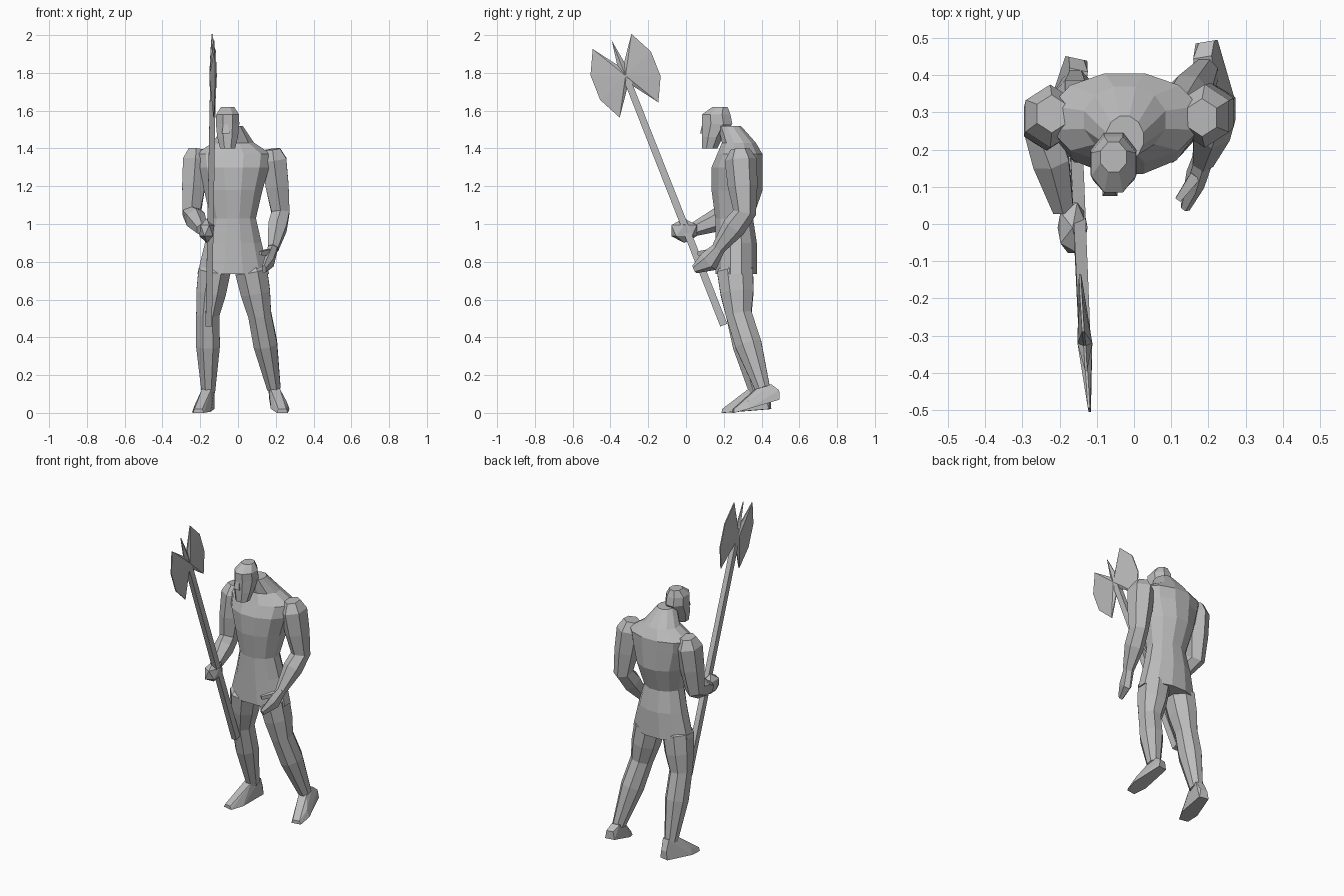
import bpy, bmesh, math
from mathutils import Vector

cube = bpy.data.objects.get("Cube")
if cube:
    bpy.data.objects.remove(cube)

GREY = (0.5, 0.5, 0.5, 1)
grey = bpy.data.materials.new("plain grey")
grey.use_nodes = True
grey.diffuse_color = GREY
grey.node_tree.nodes["Principled BSDF"].inputs["Base Color"].default_value = GREY

RIGHTWARD = Vector((1, 0, 0))
UPWARD = Vector((0, 0, 1))


def finish(name, bm):
    bmesh.ops.recalc_face_normals(bm, faces=bm.faces)
    mesh = bpy.data.meshes.new(name)
    bm.to_mesh(mesh)
    bm.free()
    mesh.materials.append(grey)
    bpy.context.collection.objects.link(bpy.data.objects.new(name, mesh))


def bridge(bm, lower, upper):
    for k in range(len(lower)):
        bm.faces.new((lower[k - 1], lower[k], upper[k], upper[k - 1]))


def loft(name, rings, sides=8, level=False):
    """Closed tube through rings of (centre, half width, half depth)."""
    bm = bmesh.new()
    centres = [Vector(ring[0]) for ring in rings]
    grow = 1 / math.cos(math.pi / sides)
    loops = []
    for i, (centre, width, depth) in enumerate(rings):
        ahead = centres[min(i + 1, len(rings) - 1)]
        behind = centres[max(i - 1, 0)]
        axis = UPWARD if level else (ahead - behind).normalized()
        across = (RIGHTWARD - axis * axis.x).normalized() * width * grow
        through = axis.cross(RIGHTWARD).normalized() * depth * grow
        angles = [math.tau * (k + 0.5) / sides for k in range(sides)]
        loops.append([bm.verts.new(centres[i] + across * math.cos(a) + through * math.sin(a))
                      for a in angles])
    for lower, upper in zip(loops, loops[1:]):
        bridge(bm, lower, upper)
    bm.faces.new(loops[0])
    bm.faces.new(loops[-1])
    finish(name, bm)


def upright(name, x, sections, sides):
    """Level loft from (y, z, half width, half depth) sections."""
    loft(name, [((x, y, z), w, d) for y, z, w, d in sections], sides, level=True)


def limb(name, root, joint, tip, girth, sides):
    """Two muscled segments that narrow at the middle joint and the tip."""
    root, joint, tip = Vector(root), Vector(joint), Vector(tip)
    stations = [
        (root.lerp(joint, -0.2), 0.6),
        (root, 1),
        (root.lerp(joint, 0.5), 0.92),
        (joint, 0.72),
        (joint.lerp(tip, 0.4), 0.74),
        (tip, 0.42),
    ]
    loft(name, [(p, girth * s, girth * s * 1.12) for p, s in stations], sides)


def foot(name, ankle, heel, toe):
    """Wedge hull: sole from heel over a broad ball to the toe, up to the ankle."""
    ankle, heel, toe = Vector(ankle), Vector(heel), Vector(toe)
    forward = (toe - heel).normalized()
    side = forward.cross(UPWARD).normalized()
    ball = heel.lerp(toe, 0.7)
    bm = bmesh.new()
    for base, half, height in ((heel, 0.03, 0.05), (ball, 0.05, 0.04), (toe, 0.03, 0.02)):
        for s in (-half, half):
            bm.verts.new(base + side * s)
            bm.verts.new(base + side * s * 0.7 + UPWARD * height)
    for s in (-0.025, 0.025):
        for reach in (-0.04, 0.04):
            bm.verts.new(ankle + side * s + forward * reach)
    hull = bmesh.ops.convex_hull(bm, input=bm.verts)
    inside = [v for v in hull["geom_interior"] if isinstance(v, bmesh.types.BMVert)]
    bmesh.ops.delete(bm, geom=inside, context="VERTS")
    finish(name, bm)


# Tunic, chest, sloping shoulders and neck
upright("torso", -0.025, [
    (0.265, 0.735, 0.19, 0.11),
    (0.265, 0.9, 0.15, 0.11),
    (0.255, 1.03, 0.12, 0.1),
    (0.27, 1.18, 0.155, 0.135),
    (0.27, 1.3, 0.19, 0.135),
    (0.285, 1.37, 0.2, 0.12),
    (0.28, 1.43, 0.11, 0.09),
    (0.23, 1.52, 0.05, 0.06),
], sides=12)

# Bearded head and nose
upright("head", -0.055, [
    (0.125, 1.4, 0.04, 0.04),
    (0.14, 1.46, 0.055, 0.055),
    (0.165, 1.53, 0.062, 0.08),
    (0.16, 1.58, 0.06, 0.075),
    (0.18, 1.62, 0.035, 0.04),
], sides=8)
upright("nose", -0.065, [(0.09, 1.48, 0.02, 0.015), (0.1, 1.55, 0.01, 0.01)], sides=4)

# Arms and legs
limb("left_arm", (0.19, 0.29, 1.34), (0.225, 0.31, 1.06), (0.185, 0.17, 0.87), 0.066, sides=6)
limb("right_arm", (-0.225, 0.29, 1.34), (-0.245, 0.26, 1.06), (-0.19, 0.04, 0.97), 0.066, sides=6)
limb("left_leg", (0.07, 0.26, 0.75), (0.115, 0.28, 0.52), (0.19, 0.405, 0.13), 0.085, sides=8)
limb("right_leg", (-0.125, 0.26, 0.75), (-0.16, 0.28, 0.52), (-0.157, 0.375, 0.11), 0.085, sides=8)
foot("left_foot", (0.19, 0.41, 0.14), (0.195, 0.49, 0.07), (0.235, 0.25, 0))
foot("right_foot", (-0.157, 0.375, 0.13), (-0.155, 0.445, 0.02), (-0.21, 0.195, 0))

# Hanging hand: palm with fingers, and thumb
loft("left_hand", [
    ((0.187, 0.18, 0.88), 0.025, 0.028),
    ((0.165, 0.12, 0.8), 0.024, 0.05),
    ((0.138, 0.045, 0.76), 0.012, 0.02),
], sides=6)
loft("left_thumb", [
    ((0.165, 0.13, 0.85), 0.015, 0.018),
    ((0.118, 0.065, 0.845), 0.008, 0.01),
], sides=4)

# Gripping hand
bm = bmesh.new()
bmesh.ops.create_icosphere(bm, subdivisions=1, radius=1)
bmesh.ops.scale(bm, vec=(0.045, 0.08, 0.065), verts=bm.verts)
bmesh.ops.translate(bm, vec=(-0.165, -0.01, 0.965), verts=bm.verts)
finish("right_fist", bm)

# Long axe shaft
butt = Vector((-0.155, 0.2, 0.465))
hub = Vector((-0.132, -0.32, 1.785))
loft("axe_shaft", [(butt, 0.017, 0.02), (hub, 0.015, 0.018)], sides=4)

# Double blade with a spike: thin rim rising to a thick middle on both sides
along = (hub - butt).normalized()
across = along.cross(RIGHTWARD).normalized() - RIGHTWARD * 0.07
lower_half = [(-0.07, 0.02), (-0.195, 0.11), (-0.07, 0.172)]
half = lower_half + [(-u, v) for u, v in reversed(lower_half)]
outline = half + [(0.2, 0)] + [(u, -v) for u, v in reversed(half)]
bm = bmesh.new()
rims = []
for s in (-1, 1):
    rim = [bm.verts.new(hub + along * u + across * v + RIGHTWARD * s * 0.003) for u, v in outline]
    middle = bm.verts.new(hub + RIGHTWARD * s * 0.02)
    for k in range(len(rim)):
        bm.faces.new((rim[k - 1], rim[k], middle))
    rims.append(rim)
bridge(bm, *rims)
finish("axe_blade", bm)
